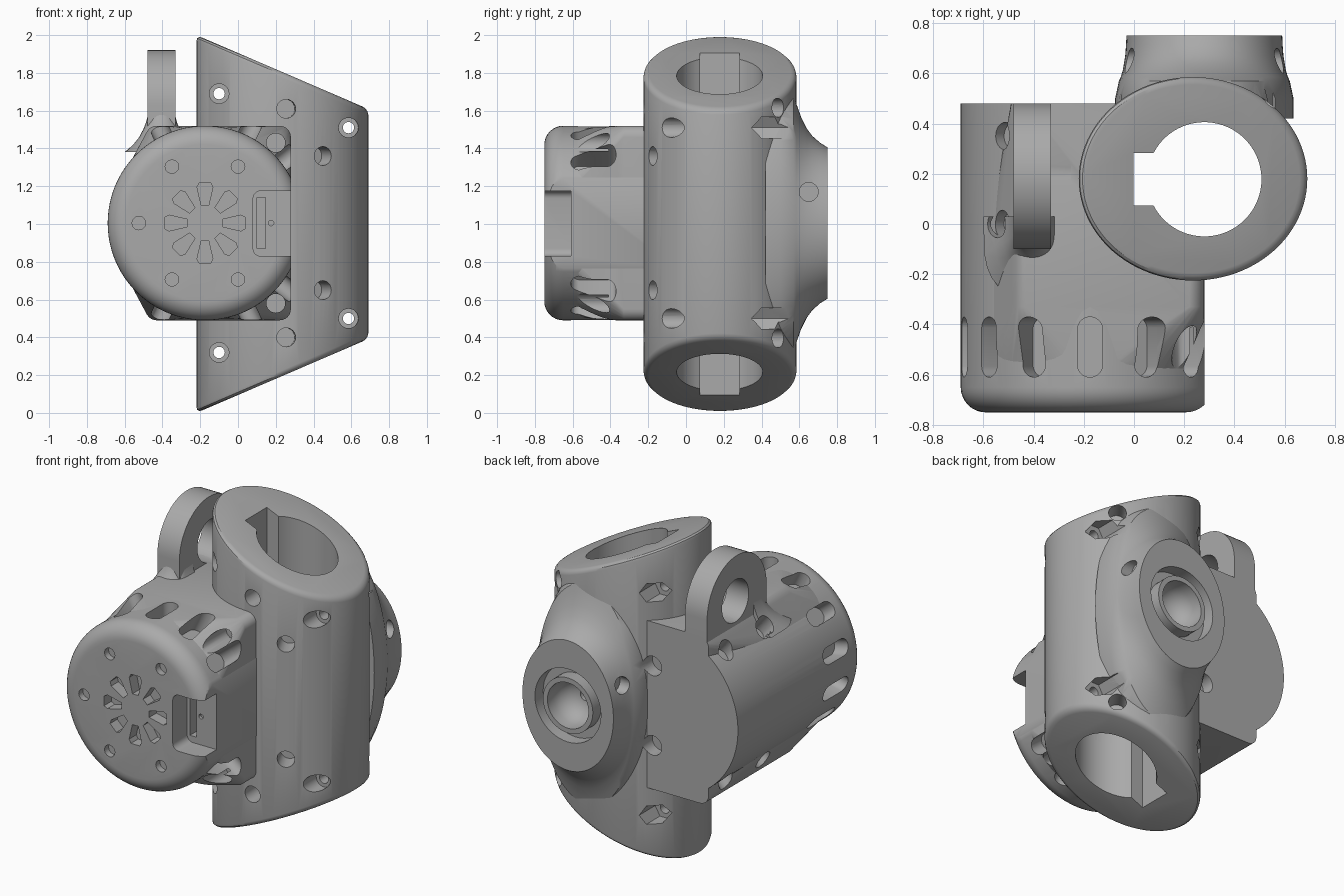
import bpy, bmesh
from math import sin, cos, pi, radians, sqrt
from mathutils import Vector, Matrix

cube = bpy.data.objects.get("Cube")
if cube:
    bpy.data.objects.remove(cube)

grey = bpy.data.materials.new("plastic grey")
grey.use_nodes = True
COLOUR = (0.4, 0.4, 0.4, 1)
grey.diffuse_color = COLOUR
grey.node_tree.nodes["Principled BSDF"].inputs["Base Color"].default_value = COLOUR

DRUM = Vector((-0.175, 0, 1.005))   # drum axis
R = 0.515
TUBE = Vector((0.235, 0.18, 0))
RX, RY = 0.455, 0.405


def loft(bm, rings, wrap=False):
    """Skin a list of rings, capped at both ends unless wrapped."""
    vs = [[bm.verts.new(p) for p in ring] for ring in rings]
    n = len(vs[0])
    pairs = list(zip(vs, vs[1:])) + ([(vs[-1], vs[0])] if wrap else [])
    faces = [bm.faces.new((a[i], a[(i + 1) % n], b[(i + 1) % n], b[i]))
             for a, b in pairs for i in range(n)]
    if not wrap:
        faces += [bm.faces.new(vs[0]), bm.faces.new(vs[-1])]
    bmesh.ops.recalc_face_normals(bm, faces=faces)


def ellipse(rx, ry, n, phase=0):
    return [(rx * cos(2 * pi * i / n + phase), ry * sin(2 * pi * i / n + phase)) for i in range(n)]


def rod(bm, start, direction, r, length, n=24, phase=0):
    d = Vector(direction).normalized()
    q = d.to_track_quat('Z', 'Y')
    s = Vector(start)
    loft(bm, [[s + d * t + q @ Vector((*p, 0)) for p in ellipse(r, r, n, phase)] for t in (0, length)])


def block(bm, lo, hi):
    loft(bm, [[(lo[0], lo[1], z), (hi[0], lo[1], z), (hi[0], hi[1], z), (lo[0], hi[1], z)]
              for z in (lo[2], hi[2])])


def rounded_rect(x0, x1, z0, z1, r, y):
    pts = []
    for k, (cx, cz) in enumerate(((x1 - r, z1 - r), (x0 + r, z1 - r), (x0 + r, z0 + r), (x1 - r, z0 + r))):
        for j in range(7):
            a = pi / 2 * (k + j / 6)
            pts.append((cx + r * cos(a), y, cz + r * sin(a)))
    return pts


def finish(name, bm):
    me = bpy.data.meshes.new(name)
    bm.to_mesh(me)
    bm.free()
    ob = bpy.data.objects.new(name, me)
    me.materials.append(grey)
    bpy.context.collection.objects.link(ob)
    return ob


def cut(ob, cutter):
    mod = ob.modifiers.new("cut", 'BOOLEAN')
    mod.operation, mod.solver, mod.object = 'DIFFERENCE', 'EXACT', cutter
    bpy.context.view_layer.objects.active = ob
    bpy.ops.object.modifier_apply(modifier=mod.name)


def mirror_z(z):
    return (z, 2.01 - z)


# Slanted tube with rounded rims
bm = bmesh.new()
rings = []
for end, steps in ((-1, (0, 1, 2, 3)), (1, (3, 2, 1, 0))):
    for s in steps:
        a = pi / 2 * s / 3
        inset, drop = 0.03 * (1 - sin(a)), 0.03 * (1 - cos(a))
        ring = []
        for x, y in ellipse(RX - inset, RY - inset, 96):
            z = 0.43 * (x + RX) + drop
            ring.append((TUBE.x + x, TUBE.y + y, z if end < 0 else 2 - z))
        rings.append(ring)
loft(bm, rings)
tube = finish("slanted_tube", bm)

# Drum with a rounded front rim
bm = bmesh.new()
profile = [(R - 0.1 + 0.1 * sin(a), -0.65 - 0.1 * cos(a)) for a in (pi / 2 * i / 8 for i in range(9))]
loft(bm, [[(DRUM.x + x, y, DRUM.z + z) for x, z in ellipse(r, r, 96)] for r, y in profile + [(R, 0.48)]])
drum = finish("drum", bm)
bm = bmesh.new()
block(bm, (0.281, -1, 0), (1, 1, 2))
flat = finish("flat_cutter", bm)
flat.hide_render = True
cut(drum, flat)
bpy.data.objects.remove(flat)

# Square housing that blends forward into the drum
bm = bmesh.new()
pts = rounded_rect(-0.49, 0.28, 0.49, 1.52, 0.06, 0.48) + rounded_rect(-0.49, 0.28, 0.49, 1.52, 0.06, -0.33)
pts += [(min(DRUM.x + x, 0.28), -0.6, DRUM.z + z) for x, z in ellipse(0.5, 0.5, 64)]
for p in pts:
    bm.verts.new(p)
bmesh.ops.convex_hull(bm, input=bm.verts[:])
bmesh.ops.delete(bm, geom=[v for v in bm.verts if not v.link_faces], context='VERTS')
housing = finish("square_housing", bm)

# Hanging loop and its flared foot
bm = bmesh.new()
side = [(0.48, 1.2)] + [(0.19 + 0.29 * cos(a), 1.63 + 0.29 * sin(a)) for a in (pi * i / 32 for i in range(33))]
side += [(-0.1, 1.2)]
loft(bm, [[(x, y, z) for y, z in side] for x in (-0.48, -0.33)])
loop = finish("hanging_loop", bm)
bm = bmesh.new()
foot_rings = []
for i in range(9):
    t = i / 8
    w, z = 0.065 + 0.13 * t ** 3, 1.7 - 0.32 * t
    y0 = -0.08 - 0.22 * t ** 2.5
    foot_rings.append([(-0.405 + w * cos(a), -0.01 + (y0 + 0.01) * sin(a) ** 0.6, z)
                       for a in (pi * k / 16 for k in range(1, 16))] +
                      [(-0.405 - w, 0.03, z), (-0.405 + w, 0.03, z)])
loft(bm, foot_rings)
foot = finish("loop_foot", bm)

# Flared oval boss on the back
bm = bmesh.new()
loft(bm, [[(0.28 + x, y, 1.005 + z) for x, z in ellipse(rx, rz, 80)] for y, rx, rz in
          ((0.75, 0.31, 0.4), (0.71, 0.312, 0.425), (0.67, 0.315, 0.46), (0.64, 0.32, 0.5), (0.61, 0.325, 0.56),
           (0.585, 0.333, 0.63), (0.57, 0.34, 0.68), (0.5, 0.355, 0.74), (0.42, 0.355, 0.74))])
boss = finish("rear_boss", bm)

# First cutters: keyed bore, vents, window, pockets
bm = bmesh.new()
limit = radians(152.5)
bore = [(0.28 + 0.2275 * cos(a), 0.178 + 0.2275 * sin(a))
        for a in (limit * (i / 30 - 1) for i in range(61))] + [(-0.002, 0.283), (-0.002, 0.073)]
loft(bm, [[(x, y, z) for x, y in bore] for z in (-0.2, 2.2)])
capsule = [(0.05 * cos(a), (0.07 if sin(a) > 0 else -0.07) + 0.05 * sin(a))
           for a in (2 * pi * (i + 0.5) / 24 for i in range(24))]
for k in range(14):                                   # slots round the drum
    if k in (3, 4):
        continue
    turn = Matrix.Rotation(2 * pi * k / 14, 3, 'Y')
    loft(bm, [[DRUM + turn @ Vector((x, y - 0.49, r)) for x, y in capsule] for r in (0.42, 0.75)])
for k in range(8):                                    # petal vents in the drum face
    turn = Matrix.Rotation(2 * pi * k / 8, 3, 'Y')
    petal = [(-0.02, 0.095), (0.02, 0.095), (0.042, 0.19), (0.03, 0.213), (-0.03, 0.213), (-0.042, 0.19)]
    loft(bm, [[DRUM + turn @ Vector((x, y, r)) for x, r in petal] for y in (-0.8, -0.68)])
loft(bm, [rounded_rect(0.08, 0.4, 0.83, 1.175, 0.04, y) for y in (-0.8, -0.61)])
rod(bm, (-0.6, 0.205, 1.645), (1, 0, 0), 0.13, 0.35, 40)
loft(bm, [[(0.28 + x, y, 1.005 + z) for x, z in ellipse(r, r, 48)] for r, y in
          ((0.225, 0.8), (0.225, 0.67), (0.17, 0.67), (0.17, 0.8))], wrap=True)
loft(bm, [[(0.28 + x, y, 1.005 + z) for x, z in ellipse(r, r, 48)] for r, y in
          ((0.14, 0.8), (0.14, 0.69), (0.125, 0.64), (0.09, 0.6), (0.04, 0.58))])
BOLTS = [(0.585, z) for z in mirror_z(1.51)] + [(-0.1, z) for z in mirror_z(1.69)]
for x, z in BOLTS:                                    # bolt heads and nut pockets
    rod(bm, (x, -0.24, z), (0, 1, 0), 0.052, 0.24)
    rod(bm, (x, 0.35, z), (0, 1, 0), 0.065, 0.4, 6)
pockets = finish("pocket_cutter", bm)

# Second cutters: through holes, pins and screws
bm = bmesh.new()
for x, z in BOLTS:
    rod(bm, (x, -0.4, z), (0, 1, 0), 0.03, 1.2)
for x, z0, back in ((0.255, 1.61, -1), (0.45, 1.36, -1), (0.53, 1.615, 1)):
    for z in mirror_z(z0):                            # pin holes in the tube wall
        y = RY * sqrt(1 - ((x - TUBE.x) / RX) ** 2) * back
        out = Vector(((x - TUBE.x) / RX ** 2, y / RY ** 2, 0)).normalized()
        rod(bm, Vector((x, TUBE.y + y, z)) + out * 0.05, -out, 0.05, 0.17)
for k in range(6):                                    # screws in the drum face
    p = DRUM + Vector((0.35 * cos(pi / 3 * k), -0.8, 0.345 * sin(pi / 3 * k)))
    rod(bm, p, (0, 1, 0), 0.036 if k else 0.015, 0.09 if k else 0.21, 12)
block(bm, (0.1, -0.7, 0.87), (0.145, -0.5, 1.14))
for z in mirror_z(1.43):
    rod(bm, (0.2, -0.8, z), (0, 1, 0), 0.05, 0.47)    # housing screw pockets
for z in mirror_z(1.39):
    for y in (0, 0.35):                               # pins in the drum wall
        rod(bm, (-0.175 - 0.46, y, 1.005 + (z - 1.005) * 1.4), (0.64, 0, -(z - 1.005) * 2), 0.055, 0.25)
for z in mirror_z(1.25):
    rod(bm, (-0.11, 0.6, z), (0, -1, 0), 0.06, 0.2)
for x, d in ((0.65, -1), (-0.1, 1)):                  # boss side screws
    rod(bm, (x, 0.65, 1.17), (d, 0, 0), 0.05, 0.13)
rod(bm, (0.28, 0.65, 1.005), (0, -1, 0), 0.035, 0.35)
holes = finish("hole_cutter", bm)

parts = (tube, drum, housing, loop, foot, boss)
for cutter in (pockets, holes):
    cutter.hide_render = True
    for part in parts:
        cut(part, cutter)
    bpy.data.objects.remove(cutter)

bpy.ops.object.select_all(action='DESELECT')
for part in parts:
    part.select_set(True)
bpy.context.view_layer.objects.active = tube
bpy.ops.object.shade_smooth_by_angle(angle=radians(32))
